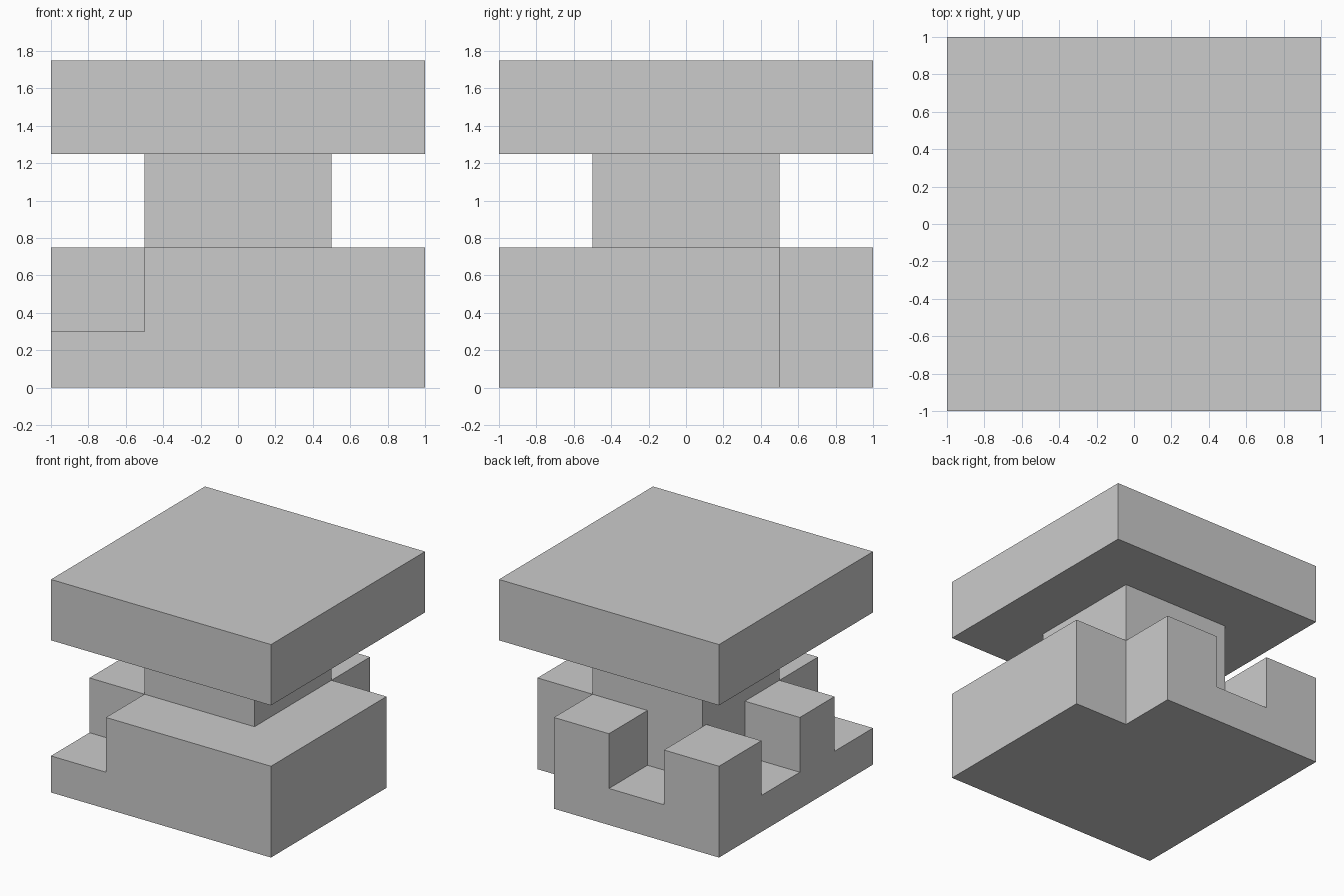
import bpy

if "Cube" in bpy.data.objects:
    bpy.data.objects.remove(bpy.data.objects["Cube"])


def box(name, x, y, z):
    """Axis-aligned box from (min, max) ranges."""
    bpy.ops.mesh.primitive_cube_add(size=1)
    obj = bpy.context.object
    obj.name = name
    for i, (lo, hi) in enumerate((x, y, z)):
        obj.location[i] = (lo + hi) / 2
        obj.scale[i] = hi - lo
    bpy.ops.object.transform_apply(location=True, rotation=False, scale=True)
    return obj


def cut(target, cutter):
    """Subtract the cutter, then remove it."""
    mod = target.modifiers.new("notch", 'BOOLEAN')
    mod.operation = 'DIFFERENCE'
    mod.solver = 'EXACT'
    mod.object = cutter
    bpy.context.view_layer.objects.active = target
    bpy.ops.object.modifier_apply(modifier=mod.name)
    bpy.data.objects.remove(cutter)


# Square base block
base = box("base", (-1, 1), (-1, 1), (0, 0.75))

# Notches around the rim: x range, y range, floor height
OUT, UP = 1.2, 1.0
notches = [
    ((-OUT, -0.5), (-OUT, -0.5), 0.3),   # front left corner
    ((-OUT, -0.5), (-0.05, 0.45), 0.3),  # left side
    ((-0.5, 0), (0.5, OUT), 0.3),        # back side
    ((0.5, OUT), (0.5, OUT), -0.2),      # back right corner, full height
]
for x, y, floor in notches:
    cut(base, box("notch_cutter", x, y, (floor, UP)))

# Square neck and overhanging top slab
box("neck", (-0.5, 0.5), (-0.5, 0.5), (0.75, 1.25))
box("top_slab", (-1, 1), (-1, 1), (1.25, 1.75))
